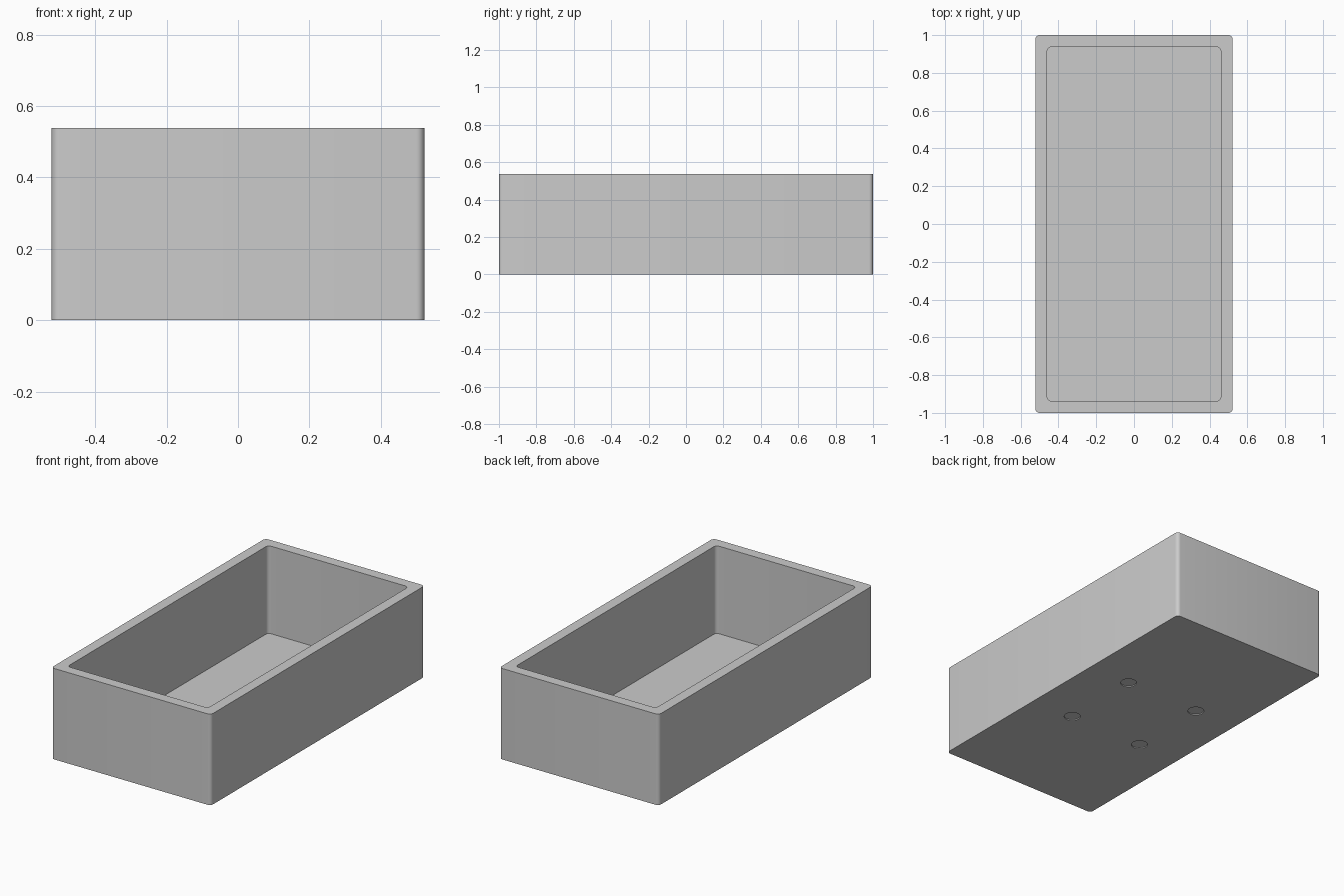
import bpy
import bmesh
from math import cos, sin, pi, radians

default = bpy.data.objects.get("Cube")
if default:
    bpy.data.objects.remove(default, do_unlink=True)

HALF_X, HALF_Y, HEIGHT = 0.522, 1.0, 0.538
WALL, FLOOR = 0.0625, 0.02
CORNER, STEPS = 0.022, 6
HOLE_OFFSET, HOLE_RADIUS, HOLE_DEPTH = 0.245, 0.045, 0.006

grey = bpy.data.materials.new("plain grey")
grey.use_nodes = True
grey.diffuse_color = (0.6, 0.6, 0.6, 1)
grey.node_tree.nodes["Principled BSDF"].inputs["Base Color"].default_value = (0.6, 0.6, 0.6, 1)


def rounded_ring(bm, hx, hy, z, r):
    """Counter-clockwise ring of vertices around a rounded rectangle."""
    ring = []
    for i, (sx, sy) in enumerate([(1, 1), (-1, 1), (-1, -1), (1, -1)]):
        for k in range(STEPS + 1):
            a = (i + k / STEPS) * pi / 2
            ring.append(bm.verts.new((sx * (hx - r) + r * cos(a),
                                      sy * (hy - r) + r * sin(a), z)))
    return ring


def make_object(name, bm):
    bmesh.ops.recalc_face_normals(bm, faces=bm.faces)
    mesh = bpy.data.meshes.new(name)
    bm.to_mesh(mesh)
    bm.free()
    mesh.materials.append(grey)
    obj = bpy.data.objects.new(name, mesh)
    bpy.context.collection.objects.link(obj)
    return obj


# Open box: outer wall, rim, inner wall and floor from four rings
bm = bmesh.new()
inner_x, inner_y = HALF_X - WALL, HALF_Y - WALL
rings = [rounded_ring(bm, HALF_X, HALF_Y, 0, CORNER),
         rounded_ring(bm, HALF_X, HALF_Y, HEIGHT, CORNER),
         rounded_ring(bm, inner_x, inner_y, HEIGHT, CORNER),
         rounded_ring(bm, inner_x, inner_y, FLOOR, CORNER)]
for low, high in zip(rings, rings[1:]):
    for i in range(len(low)):
        j = (i + 1) % len(low)
        bm.faces.new((low[i], low[j], high[j], high[i]))
bm.faces.new(rings[0][::-1])
bm.faces.new(rings[-1])
box = make_object("open_box", bm)

# Four shallow round recesses in the underside
bm = bmesh.new()
for sx in (-1, 1):
    for sy in (-1, 1):
        made = bmesh.ops.create_cone(bm, cap_ends=True, segments=32, radius1=HOLE_RADIUS,
                                     radius2=HOLE_RADIUS, depth=2 * HOLE_DEPTH)
        bmesh.ops.translate(bm, verts=made["verts"],
                            vec=(sx * HOLE_OFFSET, sy * HOLE_OFFSET, 0))
cutter = make_object("recess_cutter", bm)
cutter.hide_render = True

cut = box.modifiers.new("recesses", "BOOLEAN")
cut.operation = "DIFFERENCE"
cut.solver = "EXACT"
cut.object = cutter

bpy.ops.object.select_all(action="DESELECT")
box.select_set(True)
bpy.context.view_layer.objects.active = box
bpy.ops.object.modifier_apply(modifier=cut.name)
bpy.data.objects.remove(cutter, do_unlink=True)
bpy.ops.object.shade_smooth_by_angle(angle=radians(30))
